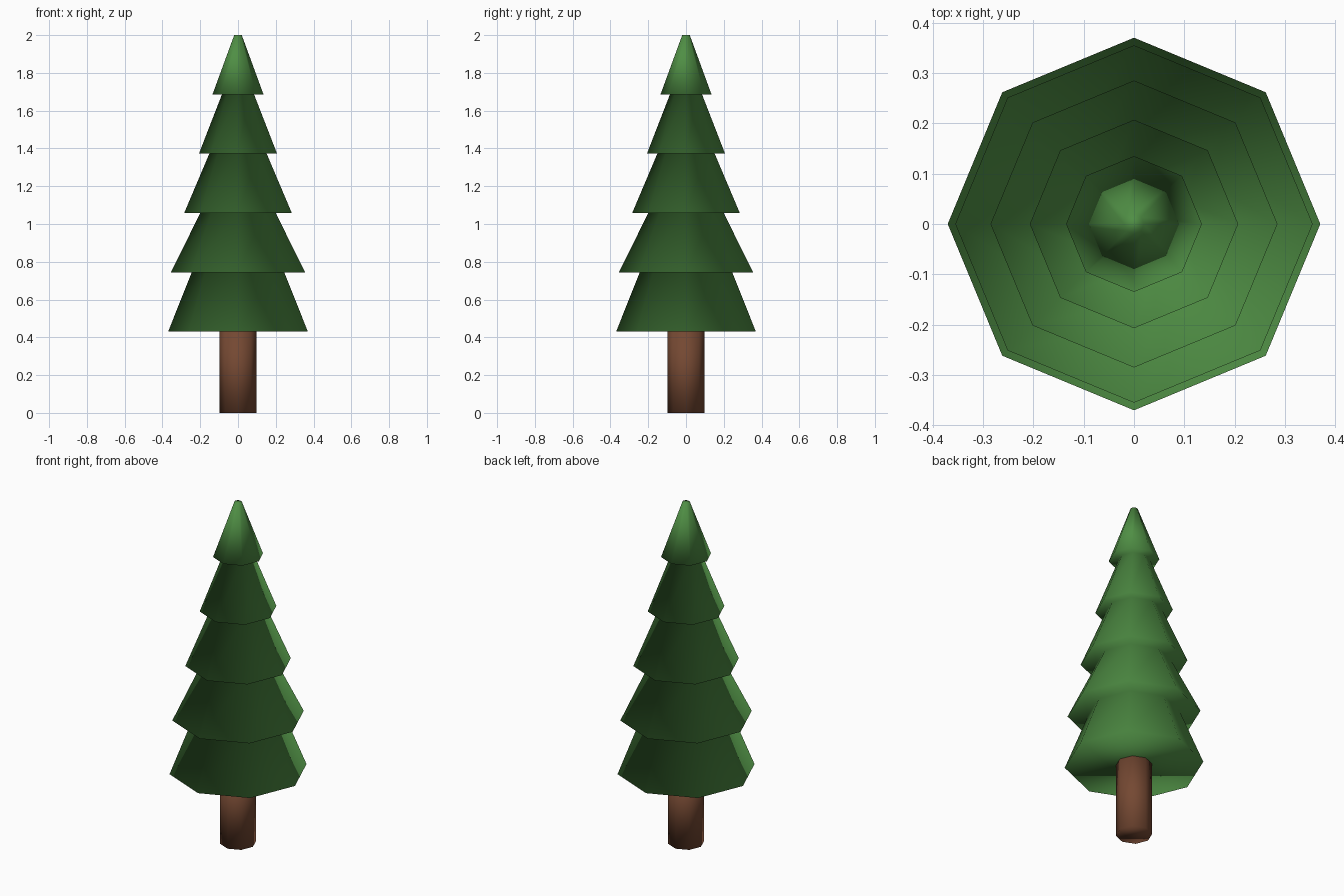
import bpy
import bmesh
from math import cos, sin, tau

SIDES = 8

cube = bpy.data.objects.get("Cube")
if cube:
    bpy.data.objects.remove(cube, do_unlink=True)


def make_material(name, color):
    mat = bpy.data.materials.new(name)
    mat.use_nodes = True
    mat.diffuse_color = (*color, 1)
    bsdf = next(n for n in mat.node_tree.nodes if n.type == "BSDF_PRINCIPLED")
    bsdf.inputs["Base Color"].default_value = (*color, 1)
    bsdf.inputs["Roughness"].default_value = 0.9
    return mat


def lathe(name, profile, mat):
    """Spin a (radius, height) profile into a closed, smooth octagonal solid."""
    bm = bmesh.new()
    rings = [[bm.verts.new((r * cos(tau * i / SIDES), r * sin(tau * i / SIDES), z))
              for i in range(SIDES)] for r, z in profile]
    for low, high in zip(rings, rings[1:]):
        for i in range(SIDES):
            j = (i + 1) % SIDES
            bm.faces.new((low[i], low[j], high[j], high[i]))
    bm.faces.new(rings[0][::-1])
    bm.faces.new(rings[-1])
    for face in bm.faces:
        face.smooth = True
    mesh = bpy.data.meshes.new(name)
    bm.to_mesh(mesh)
    bm.free()
    mesh.materials.append(mat)
    obj = bpy.data.objects.new(name, mesh)
    bpy.context.collection.objects.link(obj)
    return obj


bark = make_material("brown bark", (0.175, 0.065, 0.032))
needles = make_material("green needles", (0.078, 0.27, 0.058))

# Trunk
lathe("trunk", [(0.097, 0), (0.097, 0.44)], bark)

# Foliage: five stacked skirts, each given by its lower and upper radius
tiers = [(0.37, 0.245), (0.355, 0.20), (0.285, 0.152), (0.207, 0.085), (0.135, 0.02)]
base, step = 0.43, 0.314
profile = []
for i, (lower, upper) in enumerate(tiers):
    profile += [(lower, base + i * step), (upper, base + (i + 1) * step)]
lathe("foliage", profile, needles)
